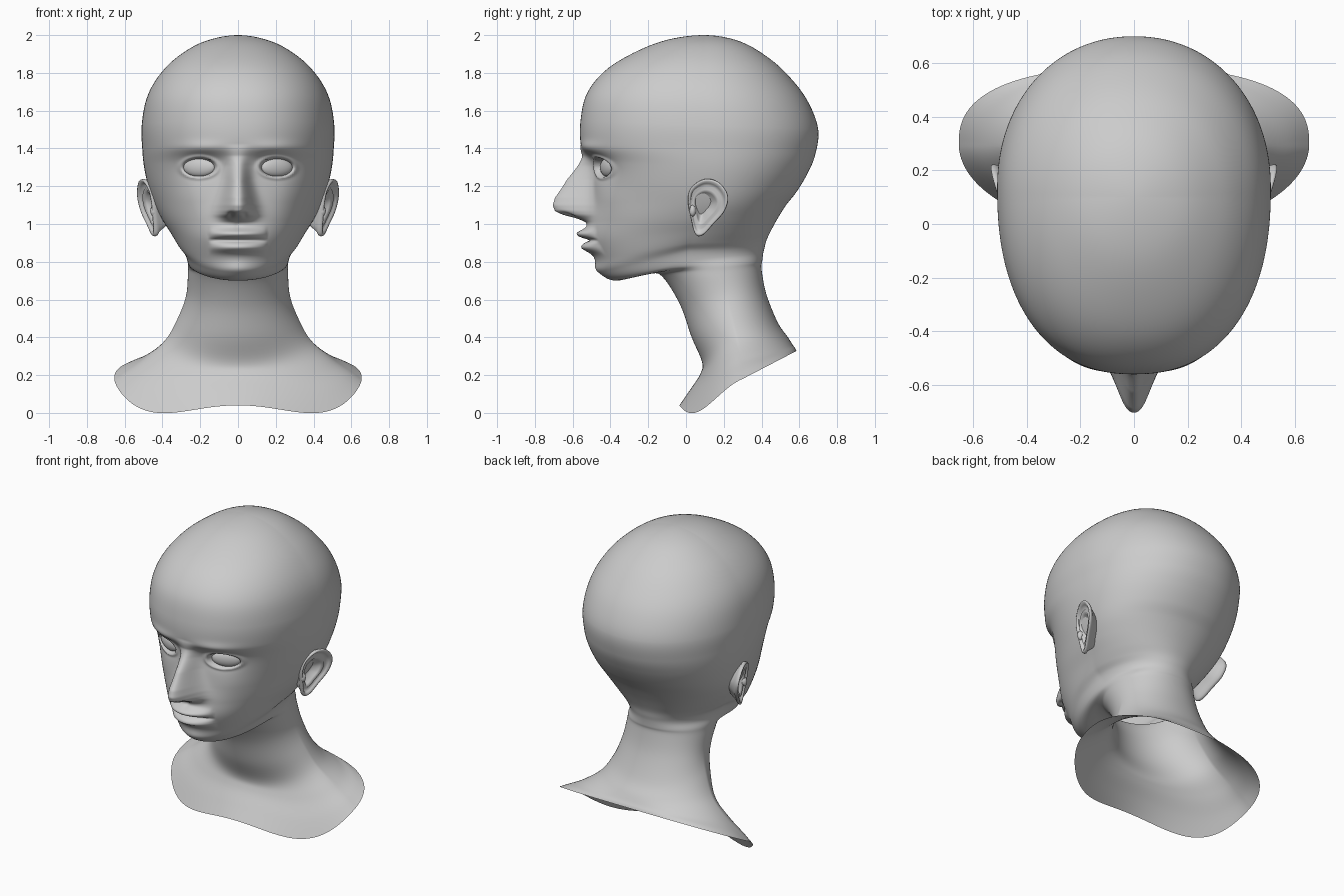
import bpy, bmesh, math
from mathutils import Matrix, Vector

if "Cube" in bpy.data.objects:
    bpy.data.objects.remove(bpy.data.objects["Cube"])

# Key rings: front y,z | side x,y,z | back y,z
SKULL = [
    (.10, 2.0, 0, .10, 2.0, .10, 2.0),
    (-.10, 1.975, .18, .10, 1.965, .29, 1.965),
    (-.28, 1.905, .325, .10, 1.88, .45, 1.87),
    (-.43, 1.81, .425, .10, 1.775, .565, 1.76),
    (-.525, 1.69, .485, .11, 1.66, .65, 1.64),
    (-.558, 1.55, .51, .13, 1.52, .70, 1.50),
    (-.556, 1.42, .507, .14, 1.40, .685, 1.37),
    (-.515, 1.33, .497, .14, 1.30, .645, 1.27),
    (-.50, 1.22, .475, .13, 1.20, .585, 1.17),
    (-.505, 1.12, .445, .12, 1.11, .53, 1.10),
    (-.52, 1.02, .405, .08, 1.03, .48, 1.02),
    (-.525, .92, .36, .05, .96, .445, .955),
]
NECK = [
    (-.48, .81, .32, .02, .90, .425, .91),
    (-.455, .745, .285, .02, .86, .415, .87),
    (-.37, .70, .268, .05, .81, .408, .84),
    (-.19, .738, .265, .12, .775, .403, .80),
    (-.12, .715, .265, .15, .73, .40, .76),
    (-.03, .57, .275, .21, .62, .425, .63),
    (.03, .40, .315, .24, .51, .485, .48),
    (.085, .27, .385, .27, .385, .54, .40),
    (.075, .205, .50, .29, .285, .565, .36),
    (.02, .12, .60, .30, .22, .578, .342),
    (-.035, .04, .655, .30, .18, .585, .328),
]
# Nose: height, depth, half width
NOSE = [(.99, 0, .08), (1.01, .012, .085), (1.03, .06, .085), (1.05, .14, .085),
        (1.07, .182, .083), (1.10, .198, .08), (1.14, .19, .072), (1.235, .13, .055),
        (1.31, .063, .05), (1.36, .022, .055), (1.42, 0, .06)]


def catmull(a, b, c, d, t):
    return [.5 * (2 * q + (r - p) * t + (2 * p - 5 * q + 4 * r - s) * t * t
                  + (3 * q - p - 3 * r + s) * t ** 3) for p, q, r, s in zip(a, b, c, d)]


def gauss(*terms):
    return math.exp(-sum((d / s) ** 2 for d, s in terms))


def finish(name, bm, mirror=True):
    me = bpy.data.meshes.new(name)
    bm.to_mesh(me)
    bm.free()
    for p in me.polygons:
        p.use_smooth = True
    ob = bpy.data.objects.new(name, me)
    bpy.context.collection.objects.link(ob)
    if mirror:
        m = ob.modifiers.new("mirror", 'MIRROR')
        m.merge_threshold = .0005
    return ob


def relief(x, z):
    """Forward bulge of the face features at (x, z)."""
    d = 0
    # nose and nostrils
    for (z0, d0, w0), (z1, d1, w1) in zip(NOSE, NOSE[1:]):
        if z0 <= z < z1:
            t = (z - z0) / (z1 - z0)
            d += (d0 + (d1 - d0) * t) * math.exp(-(x / (w0 + (w1 - w0) * t)) ** 2.4)
    d -= .03 * gauss((x - .036, .016), (z - 1.05, .014))
    # lips
    m = max(0, 1 - (x / .155) ** 2) ** .7
    d += m * (.052 * gauss((z - .948, .026)) + .045 * gauss((z - .875, .027))
              - .03 * gauss((z - .914, .009)))
    d -= .006 * gauss((x, .018), (z - .995, .025))
    # chin, cheeks, brow, sockets
    d += .012 * gauss((x, .08), (z - .76, .04))
    d += .012 * gauss((x - .27, .10), (z - 1.13, .09))
    d += .018 * gauss((x - .2, .12), (z - 1.40, .035))
    d -= .035 * gauss((x - .19, .11), (z - 1.31, .07))
    # eyelids and eye opening
    a = 1 - ((x - .205) / .09) ** 2 - ((z - 1.30) / .052) ** 2
    d += .012 * gauss((a + .15, .4))
    if a > 0:
        d -= .034 * min(1, a / .3)
    return d


# Head, neck and shoulders: one lofted half shell, mirrored
keys = SKULL + NECK
first, second = keys[0], keys[1]
before = [second[i] if i in (1, 4, 6) else 2 * first[i] - second[i] for i in range(7)]
after = [2 * p - q for p, q in zip(keys[-1], keys[-2])]
ext = [before] + keys + [after]
rings = []
for i in range(len(keys) - 1):
    sub = 14 if 5 <= i < 14 else 6
    for j in range(sub):
        rings.append((i + j / sub, catmull(*ext[i:i + 4], j / sub)))
rings.append((len(keys) - 1, keys[-1]))

COLS = 110
bm = bmesh.new()
grid = []
for k, (yf, zf, w, ys, zs, yb, zb) in rings:
    nf = 2 + .3 * gauss((k - 5, 3))
    nb = 2.1 + .4 * max(0, (k - 19) / 3)
    dip = .075 * max(0, (k - 19) / 3) ** 1.5
    row = []
    for j in range(COLS + 1):
        t = math.pi * (j / COLS) ** 1.4
        front = t < math.pi / 2
        n = nf if front else nb
        s = abs(math.sin(t)) ** (2 / n) if 0 < j < COLS else 0
        c = abs(math.cos(t)) ** (2 / n)
        ye, ze = (yf, zf) if front else (yb, zb)
        x, y, z = w * s, ys + (ye - ys) * c, zs + (ze - zs) * c
        if front:
            z -= dip * math.sin(2 * t) ** 2
            if 4 < k < 14.5:
                y -= relief(x, z) * min(1, 2.5 * c)
        row.append(bm.verts.new((x, y, z)))
    grid.append(row)
for r0, r1 in zip(grid, grid[1:]):
    for j in range(COLS):
        bm.faces.new((r0[j], r1[j], r1[j + 1], r0[j + 1]))
bmesh.ops.remove_doubles(bm, verts=bm.verts, dist=.00005)
finish("head_and_shoulders", bm)

# Eyes: shallow ellipsoids set between the lids
bm = bmesh.new()
mat = (Matrix.Translation((.205, -.412, 1.30)) @ Matrix.Rotation(.4, 4, 'Z')
       @ Matrix.Diagonal((.09, .028, .05, 1)))
bmesh.ops.create_uvsphere(bm, u_segments=32, v_segments=16, radius=1, matrix=mat)
finish("eyes", bm)

# Ears: outline scaled through a rim profile, flaring away from the head
OUTLINE = [(.01, 1.13), (.03, 1.195), (.10, 1.238), (.175, 1.22), (.222, 1.15),
           (.205, 1.07), (.145, 1.0), (.09, .942), (.05, .945), (.025, 1.03)]
RIM = [(.15, -.045), (.35, -.038), (.52, -.012), (.62, .003), (.74, -.012), (.84, .004),
       (.92, .014), (.98, .012), (1.0, .002), (.97, -.01), (.86, -.022), (.62, -.07)]
n = len(OUTLINE)
loop = [catmull(*[OUTLINE[(i + o) % n] for o in (-1, 0, 1, 2)], j / 6)
        for i in range(n) for j in range(6)]
bm = bmesh.new()
ear = []
for sc, h in RIM:
    row = []
    for y, z in loop:
        y, z = .09 + (y - .09) * sc, 1.09 + (z - 1.09) * sc
        row.append(bm.verts.new((.445 + .35 * (y - .02) + .15 * (z - 1.1) + h, y, z)))
    ear.append(row)
for r0, r1 in zip(ear, ear[1:]):
    for j in range(len(loop)):
        q = (j + 1) % len(loop)
        bm.faces.new((r0[j], r1[j], r1[q], r0[q]))
bm.faces.new(ear[0])
bmesh.ops.recalc_face_normals(bm, faces=bm.faces)
# tragus in front of the ear hole
mat = Matrix.Translation((.445, .035, 1.07)) @ Matrix.Diagonal((.02, .018, .03, 1))
bmesh.ops.create_uvsphere(bm, u_segments=16, v_segments=10, radius=1, matrix=mat)
finish("ears", bm)
